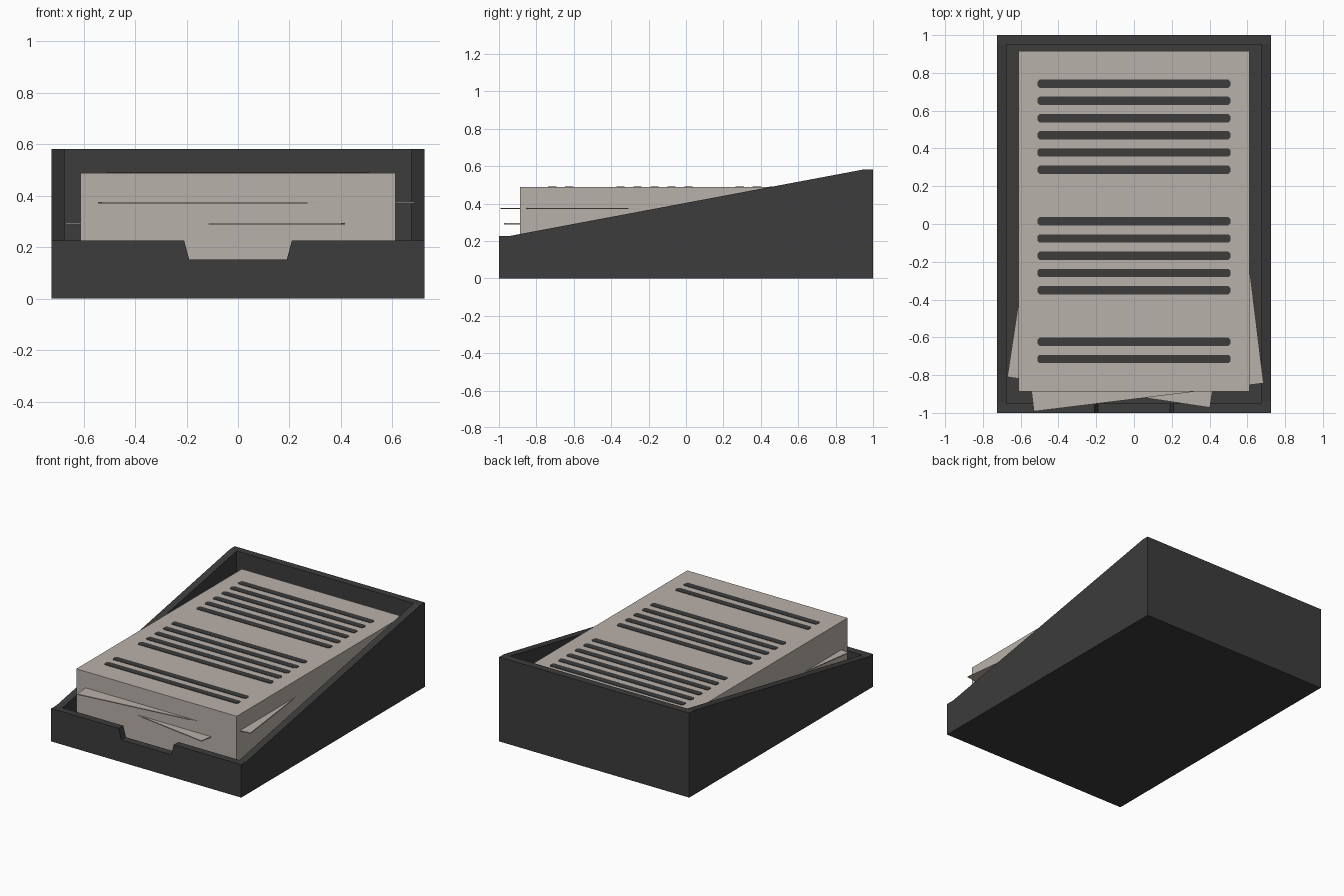
import bpy, bmesh, math
from mathutils import Matrix, Vector

if "Cube" in bpy.data.objects:
    bpy.data.objects.remove(bpy.data.objects["Cube"])


def material(name, rgb):
    m = bpy.data.materials.new(name)
    m.diffuse_color = (*rgb, 1)
    m.use_nodes = True
    m.node_tree.nodes["Principled BSDF"].inputs["Base Color"].default_value = m.diffuse_color
    return m


DARK = material("charcoal plastic", (0.045, 0.045, 0.045))
PAPER = material("warm paper", (0.485, 0.44, 0.402))


def prism(name, points, direction, mat):
    """Closed prism: a flat outline of 3D points extruded along a vector."""
    bm = bmesh.new()
    face = bm.faces.new([bm.verts.new(p) for p in points])
    out = bmesh.ops.extrude_face_region(bm, geom=[face])
    bmesh.ops.translate(bm, vec=Vector(direction),
                        verts=[g for g in out["geom"] if isinstance(g, bmesh.types.BMVert)])
    bmesh.ops.recalc_face_normals(bm, faces=bm.faces)
    me = bpy.data.meshes.new(name)
    bm.to_mesh(me)
    bm.free()
    me.materials.append(mat)
    ob = bpy.data.objects.new(name, me)
    bpy.context.collection.objects.link(ob)
    return ob


def slab(name, x0, x1, y0, y1, z0, z1, mat):
    return prism(name, [(x0, y0, z0), (x1, y0, z0), (x1, y1, z0), (x0, y1, z0)],
                 (0, 0, z1 - z0), mat)


def cut(target, cutter):
    cutter.hide_render = True
    mod = target.modifiers.new("cut", 'BOOLEAN')
    mod.operation = 'DIFFERENCE'
    mod.solver = 'EXACT'
    mod.object = cutter
    bpy.context.view_layer.objects.active = target
    bpy.ops.object.modifier_apply(modifier=mod.name)
    bpy.data.objects.remove(cutter)


# Tray: sloping side profile, hollowed out, with a thumb notch in front
side = [(-1, 0), (1, 0), (1, 0.582), (0.95, 0.582), (-0.94, 0.227), (-1, 0.227)]
tray = prism("tray", [(-0.725, y, z) for y, z in side], (1.45, 0, 0), DARK)
cut(tray, slab("hollow_cutter", -0.675, 0.675, -0.95, 0.95, 0.05, 1, DARK))
notch = [(-0.19, 0.153), (0.19, 0.153), (0.23, 0.303), (-0.23, 0.303)]
cut(tray, prism("notch_cutter", [(x, -1.1, z) for x, z in notch], (0, 0.18, 0), DARK))

# Paper stack
TOP = 0.488
slab("paper_stack", -0.612, 0.612, -0.888, 0.916, 0.045, TOP, PAPER)


# Crooked loose sheets sticking out of the stack, placed by a front corner
def loose_sheet(name, corner, angle, width, length, z):
    x0, x1 = sorted((0, width))
    ob = slab(name, x0, x1, 0, length, -0.003, 0.003, PAPER)
    ob.data.transform(Matrix.Translation((*corner, z))
                      @ Matrix.Rotation(math.radians(angle), 4, 'Z'))


loose_sheet("upper_loose_sheet", (-0.53, -0.992), 7, 1.225, 0.6, 0.373)
loose_sheet("lower_loose_sheet", (0.402, -0.972), -8.6, -1.085, 0.5, 0.292)

# Printed text lines in three paragraphs, as thin plates with clipped ends
h, c = 0.022, 0.01
for first, count in ((0.743, 6), (0.014, 5), (-0.624, 2)):
    for i in range(count):
        y = first - i * 0.0912
        outline = [(-0.51, -h + c), (-0.51 + c, -h), (0.51 - c, -h), (0.51, -h + c),
                   (0.51, h - c), (0.51 - c, h), (-0.51 + c, h), (-0.51, h - c)]
        prism("text_line", [(x, y + dy, TOP - 0.001) for x, dy in outline],
              (0, 0, 0.004), DARK)
